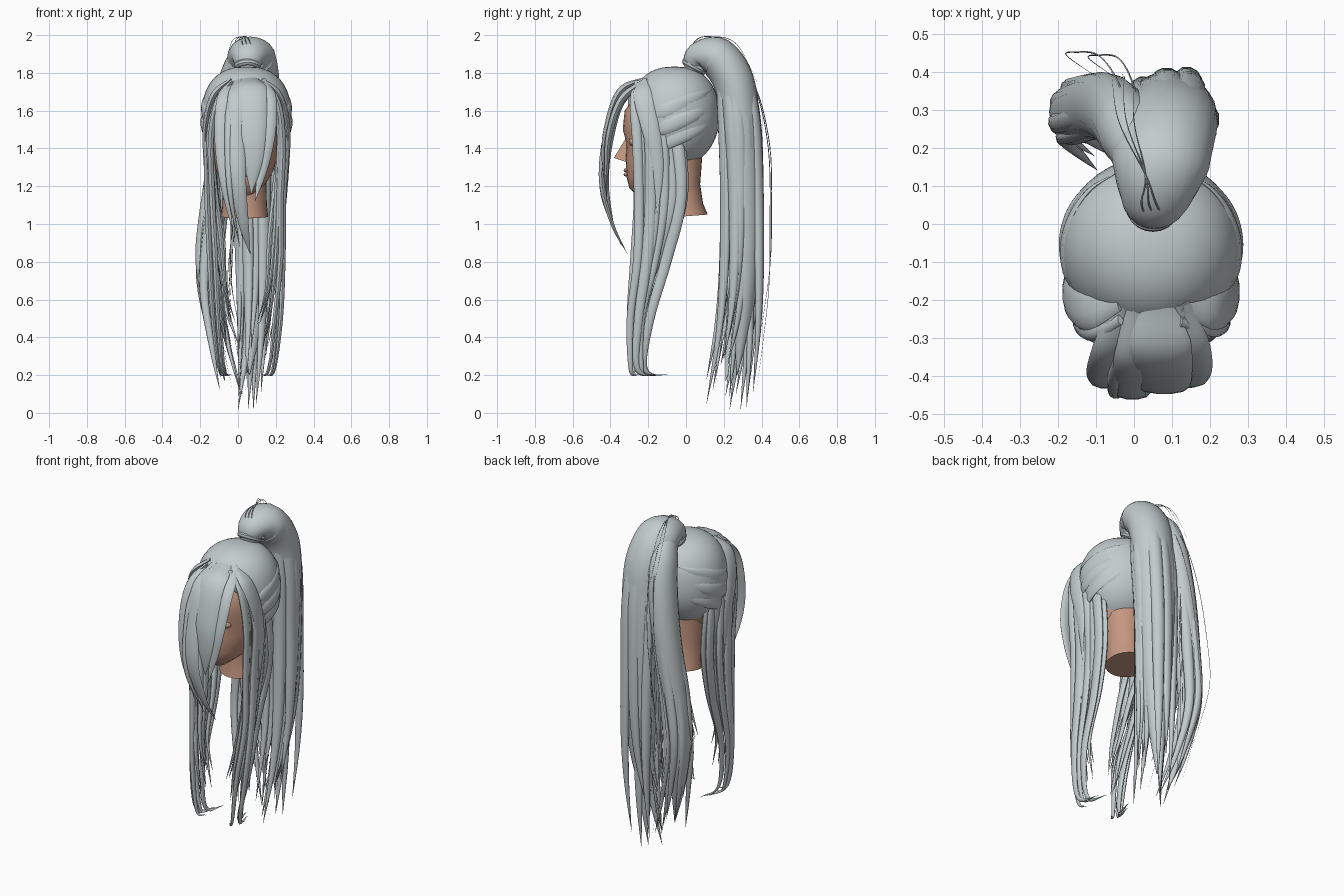
import bpy, bmesh, math, random
from mathutils import Vector

random.seed(4)
if "Cube" in bpy.data.objects:
    bpy.data.objects.remove(bpy.data.objects["Cube"])

MID = 0.045  # the head sits slightly off the origin


def material(name, colour):
    m = bpy.data.materials.new(name)
    m.use_nodes = True
    m.diffuse_color = (*colour, 1)
    m.node_tree.nodes["Principled BSDF"].inputs["Base Color"].default_value = (*colour, 1)
    return m


HAIR = material("silver hair", (0.54, 0.6, 0.61))
SKIN = material("warm skin", (0.56, 0.31, 0.22))


def finish(name, bm, mat, angle=50):
    bmesh.ops.recalc_face_normals(bm, faces=bm.faces)
    mesh = bpy.data.meshes.new(name)
    bm.to_mesh(mesh)
    bm.free()
    mesh.materials.append(mat)
    ob = bpy.data.objects.new(name, mesh)
    bpy.context.collection.objects.link(ob)
    bpy.ops.object.select_all(action="DESELECT")
    ob.select_set(True)
    bpy.context.view_layer.objects.active = ob
    bpy.ops.object.shade_smooth_by_angle(angle=math.radians(angle))
    return ob


def skin_rings(name, rings, mat):
    """Bridge rings of points into a closed body."""
    bm = bmesh.new()
    loops = [[bm.verts.new(p) for p in ring] for ring in rings]
    n = len(loops[0])
    for a, b in zip(loops, loops[1:]):
        for i in range(n):
            j = (i + 1) % n
            bm.faces.new((a[i], a[j], b[j], b[i]))
    bm.faces.new(loops[0])
    bm.faces.new(loops[-1])
    return finish(name, bm, mat)


def smooth_path(points, steps):
    """Catmull-Rom samples through the points."""
    p = [Vector(q) for q in points]
    p = [p[0] * 2 - p[1]] + p + [p[-1] * 2 - p[-2]]
    out = []
    for k in range(1, len(p) - 2):
        a, b, c, d = p[k - 1:k + 3]
        for s in range(steps):
            t = s / steps
            out.append(b + (c - a) * t / 2 + (a * 2 - b * 5 + c * 4 - d) * t * t / 2
                       + (b * 3 - a - c * 3 + d) * t ** 3 / 2)
    return out + [p[-2]]


def lock(name, points, width, thick, across, root=0.4, taper=2.5, sides=10, steps=6):
    """Sweep a flattened oval that swells from the root and ends in a point."""
    path = smooth_path(points, steps)
    rings = []
    for i, c in enumerate(path):
        t = i / (len(path) - 1)
        size = min(1, root + t * 2.5) * max(0.02, 1 - t ** taper)
        tangent = (path[min(i + 1, len(path) - 1)] - path[max(i - 1, 0)]).normalized()
        u = Vector(across)
        u = (u - tangent * u.dot(tangent)).normalized()
        v = tangent.cross(u)
        rings.append([c + (u * math.cos(a) * width + v * math.sin(a) * thick) * size
                      for a in (math.tau * k / sides for k in range(sides))])
    return skin_rings(name, rings, HAIR)


def flip(points):
    return [(2 * MID - x, y, z) for x, y, z in points]


def oval_ring(z, front, back, half, tilt=0, n=28):
    mid, depth = (front + back) / 2, (back - front) / 2
    return [(MID - 0.01 + half * math.cos(a), mid + depth * math.sin(a), z + tilt * math.sin(a))
            for a in (math.tau * k / n for k in range(n))]


def blob(name, centre, size, mat):
    bm = bmesh.new()
    bmesh.ops.create_uvsphere(bm, u_segments=16, v_segments=10, radius=1)
    for v in bm.verts:
        v.co = Vector(centre) + Vector(a * b for a, b in zip(v.co, size))
    return finish(name, bm, mat)


# Head: stacked ovals (height, front, back, half width), then the neck
head = [(1.75, -.16, .04, .09), (1.7, -.25, .09, .16), (1.6, -.325, .12, .19), (1.5, -.335, .12, .195),
        (1.43, -.315, .1, .19), (1.35, -.32, .07, .175), (1.28, -.315, .03, .15),
        (1.22, -.3, 0, .115), (1.18, -.26, -.06, .06)]
skin_rings("head", [oval_ring(*r, tilt=.03 * (r[0] < 1.3)) for r in head], SKIN)
neck = [(1.4, -.17, .09, .13), (1.2, -.13, .075, .115), (1.1, -.13, .09, .118), (1.04, -.14, .115, .125)]
skin_rings("neck", [oval_ring(*r, tilt=.01) for r in neck], SKIN)

# Face features
bm = bmesh.new()
nose = [bm.verts.new((MID - .01 + x, y, z)) for x, y, z in
        ((0, -.315, 1.46), (-.03, -.305, 1.325), (.03, -.305, 1.325), (0, -.382, 1.35))]
for f in ((0, 1, 3), (0, 3, 2), (1, 2, 3), (0, 2, 1)):
    bm.faces.new([nose[i] for i in f])
finish("nose", bm, SKIN)
for k, z in enumerate((1.285, 1.262)):
    blob(("upper_lip", "lower_lip")[k], (MID - .01, -.312, z), (.04, .018, .012), SKIN)
for side, s in (("left", 1), ("right", -1)):
    blob(side + "_eyelid", (MID - .01 + s * .075, -.285, 1.435), (.04, .018, .022), SKIN)
    blob(side + "_ear", (MID - .01 + s * .172, -.06, 1.42), (.02, .035, .06), SKIN)

# Scalp cap: a rounded shell with a fuller crown, cut along the hairline
bm = bmesh.new()
bmesh.ops.create_uvsphere(bm, u_segments=40, v_segments=24, radius=1)
for v in bm.verts:
    flat = math.hypot(v.co.x, v.co.y)
    full = (flat ** 2.4 + v.co.z ** 2.4) ** (-1 / 2.4) if v.co.z > 0 else 1
    v.co = Vector((MID + v.co.x * .238 * full, -.06 + v.co.y * .237 * full, 1.565 + v.co.z * .268 * full))
for co, no in (((0, -.27, 1.66), (0, -.9, -.42)), ((0, .03, 1.32), (0, .45, -.9))):
    bmesh.ops.bisect_plane(bm, geom=bm.verts[:] + bm.edges[:] + bm.faces[:], plane_co=co,
                           plane_no=no, clear_outer=True)
cap = finish("scalp_hair", bm, HAIR)
shell = cap.modifiers.new("thickness", "SOLIDIFY")
shell.thickness = .015

# Bands sweeping up and back around the cap on both sides
for k in range(3):
    band = []
    for j in range(6):
        a = math.radians(-40 + j * 21)
        h = 1.4 + k * .08 + .03 * j
        ring = math.sqrt(1 - ((h - 1.565) / .268) ** 2)
        ring = max(ring, .98 - (j * .008)) if h > 1.565 else ring
        band.append((MID + .23 * ring * math.cos(a), -.06 + .228 * ring * math.sin(a), h))
    lock(f"left_sweep_{k}", band, .045, .015, (0, 0, 1), taper=4)
    lock(f"right_sweep_{k}", flip(band), .045, .015, (0, 0, 1), taper=4)

# Hair tie
bpy.ops.mesh.primitive_torus_add(major_segments=20, minor_segments=10, major_radius=.05, minor_radius=.022,
                                 location=(.05, .045, 1.835), rotation=(-.5, 0, 0))
tie = bpy.context.object
tie.name = "hair_tie"
tie.data.materials.append(HAIR)
bpy.ops.object.shade_smooth_by_angle()

# Ponytail: one thick body, a side body, then pointed locks around them
tail = [(.05, .035, 1.81), (.055, .065, 1.88), (.07, .165, 1.88), (.09, .25, 1.76), (.095, .285, 1.55),
        (.09, .305, 1.2), (.09, .31, .8), (.08, .3, .5), (.06, .27, .2)]
lock("ponytail_body", tail, .13, .11, (1, 0, 0), root=.4, taper=4.5, sides=20)
side_tail = [(.04, .05, 1.86), (.01, .17, 1.87), (-.03, .27, 1.72), (-.08, .31, 1.4), (-.14, .3, 1),
             (-.165, .29, .7), (-.12, .25, .4), (-.07, .21, .17)]
lock("ponytail_side_body", side_tail, .08, .095, (1, 0, 0), taper=3.5, sides=16)


def around(guide, angle, rx, ry, length, end=(0, 0)):
    """Copy a guide, pushed outward by angle and stretched to its own length."""
    out = []
    for i, (x, y, z) in enumerate(guide):
        t = i / (len(guide) - 1)
        g = min(1, .2 + t * 1.6)
        low = z if z > 1.5 else 1.5 - (1.5 - z) * length
        out.append((x + math.cos(angle) * rx * g + end[0] * t ** 3,
                    y + math.sin(angle) * ry * g + end[1] * t ** 3, low))
    return out


for k in range(12):
    a = math.tau * k / 12
    goal = (-math.cos(a) * .03 + random.uniform(-.03, .03), random.uniform(-.1, .04))
    pts = around(tail, a, .105, .085, random.uniform(.84, 1.135), goal)
    lock(f"ponytail_lock_{k}", pts, .045, .033, (-math.sin(a), math.cos(a), 0), taper=4)
for k in range(7):
    a = math.tau * k / 7
    pts = around(side_tail, a, .05, .07, random.uniform(.85, 1.08), (random.uniform(-.02, .08), 0))
    lock(f"ponytail_side_lock_{k}", pts, .035, .025, (-math.sin(a), math.cos(a), 0), taper=3.5)
for k, x in enumerate((-.02, .06, .11)):
    pts = around(tail, .8 + k, .03, .03, 1.137, (x - .06, -.06 + .05 * k))
    lock(f"ponytail_tip_{k}", pts, .045, .035, (1, 0, 0), taper=5)

# Fringe over the face
fringe = {
    "centre": (.085, [(.06, -.21, 1.77), (.07, -.35, 1.7), (.075, -.42, 1.5), (.08, -.435, 1.33), (.07, -.42, 1.16)]),
    "long": (.055, [(.01, -.21, 1.765), (0, -.36, 1.67), (-.01, -.425, 1.45), (0, -.445, 1.22),
                    (.03, -.39, 1), (.065, -.31, .84)]),
    "left": (.05, [(.12, -.21, 1.765), (.155, -.34, 1.66), (.155, -.405, 1.48), (.13, -.42, 1.3), (.09, -.42, 1.12)]),
    "right": (.045, [(-.02, -.21, 1.76), (-.07, -.34, 1.65), (-.085, -.4, 1.45), (-.07, -.42, 1.22), (-.03, -.38, .97)]),
    "thin": (.024, [(0, -.21, 1.76), (-.04, -.37, 1.62), (-.05, -.43, 1.4), (-.04, -.44, 1.15), (.01, -.34, .88)]),
}
for name, (width, pts) in fringe.items():
    lock(f"fringe_{name}", pts, width, .02, (1, 0, 0), root=.55, taper=3)

# Long locks framing the face, fanned from front to back on each side
frame = [(.15, -.2, 1.755), (.23, -.18, 1.66), (.262, -.14, 1.45), (.255, -.13, 1.15), (.24, -.175, .85),
         (.225, -.24, .55), (.19, -.25, .3)]
for side in ("left", "right"):
    for k in range(11):
        f = k / 10 - .5
        pts = []
        for i, (x, y, z) in enumerate(frame):
            t = i / (len(frame) - 1)
            fan = .08 + .16 * math.sin(math.pi * min(1, t * 1.1 + .05))
            bend = random.uniform(-.01, .01)
            pts.append((x - abs(f + .1) * .06 - t * .03 * (k % 3) + bend, y + f * fan + bend,
                        z - (.12 * (1 - k % 3) - .05) * t ** 2 - .04 * (f + .5) * (1 - t)))
        if k % 3 == 0:
            x, y, z = pts[-1]
            pts.append((x - .04, y + .03 + .1 * (k % 2), z - .03))
        pts = pts if side == "left" else flip(pts)
        lock(f"{side}_frame_lock_{k}", pts, .034 if k % 2 else .028, .017, (0, 1, 0), root=.5, taper=3.5)
    # Broad piece folding from the parting over the temple
    temple = [(.13, -.2, 1.765), (.22, -.22, 1.68), (.262, -.19, 1.52), (.262, -.15, 1.3), (.25, -.15, 1.05)]
    lock(f"{side}_temple_lock", temple if side == "left" else flip(temple), .06, .018, (0, 1, 0), root=.5)

# Loose flyaway hairs
for k in range(10):
    a = random.uniform(-.6, 3.6)
    pts = around(tail if k % 2 else side_tail, a, .13, .15, random.uniform(.75, 1.1), (0, .02))
    lock(f"flyaway_{k}", pts, .0025, .0025, (1, 0, 0), sides=4)
for k in range(3):
    arch = [(.05 + .02 * k, 0, 1.87), (.02 + .02 * k, .05, 1.97), (.03, .13, 1.992), (-.02 * k, .27, 1.95),
            (-.03 * k, .4, 1.7)]
    lock(f"crown_flyaway_{k}", arch, .0025, .0025, (1, 0, 0), sides=4)
